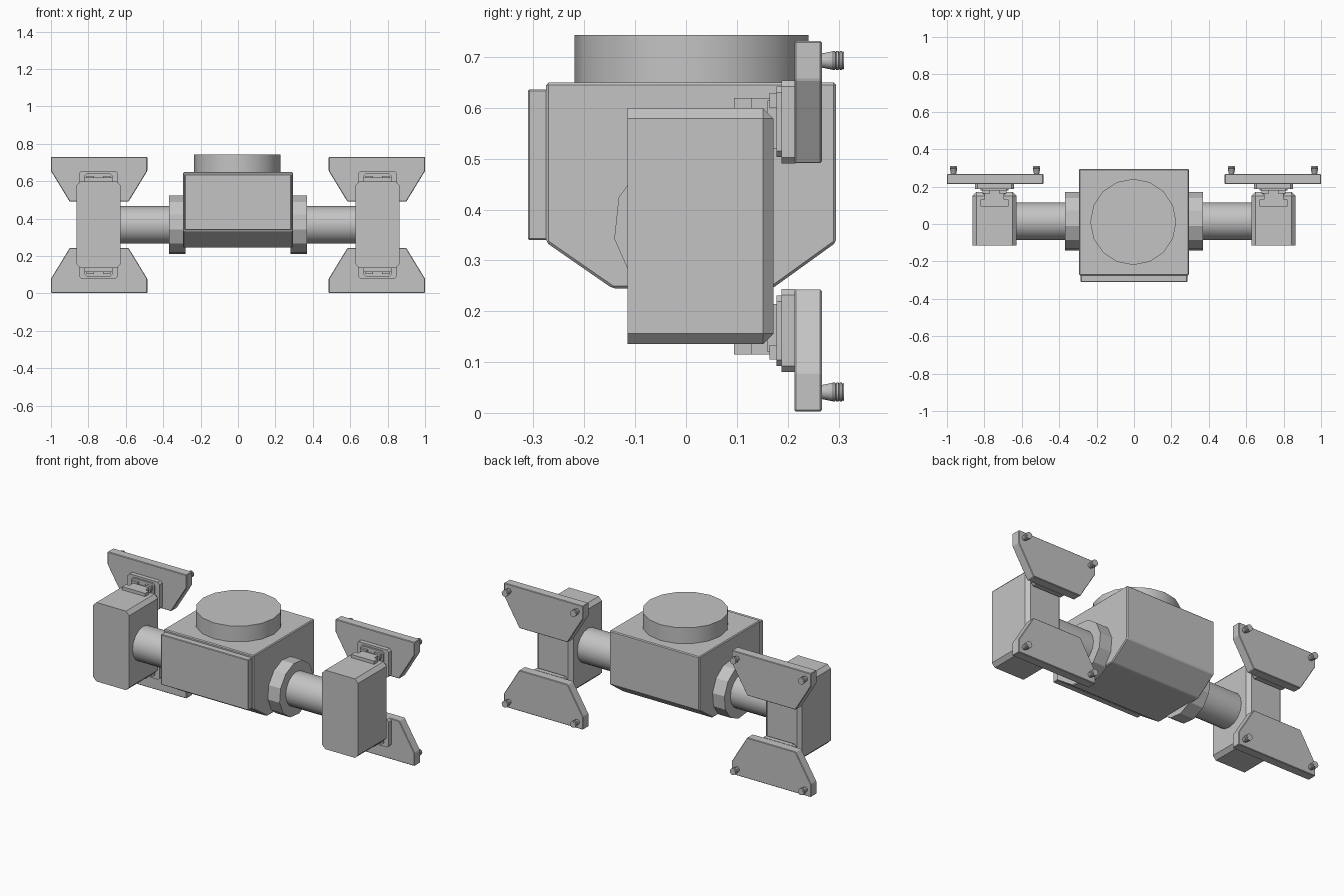
import bpy, bmesh, math
from mathutils import Matrix, Vector

cube = bpy.data.objects.get("Cube")
if cube:
    bpy.data.objects.remove(cube, do_unlink=True)

grey = bpy.data.materials.new("plain_grey")
grey.use_nodes = True
COLOUR = (0.55, 0.55, 0.55, 1)
grey.diffuse_color = COLOUR
grey.node_tree.nodes["Principled BSDF"].inputs["Base Color"].default_value = COLOUR

MID_Z = 0.367            # height of the shaft axis
AXIS_Y = 0.015           # depth of the shaft axis


def finish(name, bm, side=1, level=1, smooth=False):
    """Turn a bmesh into an object, mirrored to the given side and level."""
    flip = Matrix.Diagonal((side, 1, level, 1))
    flip.translation.z = MID_Z * (1 - level)
    bm.transform(flip)
    bmesh.ops.recalc_face_normals(bm, faces=bm.faces)
    mesh = bpy.data.meshes.new(name)
    bm.to_mesh(mesh)
    bm.free()
    mesh.materials.append(grey)
    obj = bpy.data.objects.new(name, mesh)
    bpy.context.collection.objects.link(obj)
    if smooth:
        bpy.ops.object.select_all(action='DESELECT')
        obj.select_set(True)
        bpy.context.view_layer.objects.active = obj
        bpy.ops.object.shade_smooth_by_angle(angle=math.radians(35))
    return obj


def bevel(bm, width, rule=lambda e: True):
    edges = [e for e in bm.edges if rule(e)]
    bmesh.ops.bevel(bm, geom=edges, offset=width, segments=1, affect='EDGES')


def box(x, y, z):
    bm = bmesh.new()
    bmesh.ops.create_cube(bm, size=1)
    size = Vector((x[1] - x[0], y[1] - y[0], z[1] - z[0]))
    centre = Vector((sum(x), sum(y), sum(z))) / 2
    bm.transform(Matrix.Translation(centre) @ Matrix.Diagonal(size).to_4x4())
    return bm


def prism(points, depth):
    """Extrude a closed outline of 3D points along a vector."""
    bm = bmesh.new()
    face = bm.faces.new([bm.verts.new(p) for p in points])
    new = bmesh.ops.extrude_face_region(bm, geom=[face], use_keep_orig=True)["geom"]
    bmesh.ops.translate(bm, vec=depth, verts=[v for v in new if isinstance(v, bmesh.types.BMVert)])
    return bm


def lathe(profile, sides, place, turn=0):
    """Spin (radius, height) rings about z, cap both ends, then place."""
    bm = bmesh.new()
    rings = []
    for r, h in profile:
        angles = [turn + 2 * math.pi * i / sides for i in range(sides)]
        rings.append([bm.verts.new((r * math.cos(a), r * math.sin(a), h)) for a in angles])
    for low, high in zip(rings, rings[1:]):
        for i in range(sides):
            j = (i + 1) % sides
            bm.faces.new((low[i], low[j], high[j], high[i]))
    bm.faces.new(rings[0])
    bm.faces.new(rings[-1])
    bm.transform(place)
    return bm


# Central housing with sloped lower edges
outline = [(-0.275, 0.65), (0.295, 0.65), (0.295, 0.335),
           (0.17, 0.245), (-0.145, 0.245), (-0.275, 0.335)]
body = prism([(-0.293, y, z) for y, z in outline], (0.586, 0, 0))
bevel(body, 0.005)
finish("body", body)

# Front cover and top drum
cover = box((-0.285, 0.285), (-0.311, -0.27), (0.34, 0.636))
bevel(cover, 0.003)
finish("front_cover", cover)
finish("top_drum", lathe([(0.23, 0.64), (0.23, 0.743)], 16,
       Matrix.Translation((-0.004, 0.011, 0))), smooth=True)

ALONG_X = Matrix.Translation((0, AXIS_Y, MID_Z)) @ Matrix.Rotation(math.pi / 2, 4, 'Y')
ALONG_Y = Matrix.Rotation(-math.pi / 2, 4, 'X')

for side, word in ((1, "left"), (-1, "right")):
    # Collar and shaft leading out from the housing
    finish(word + "_collar", lathe([(0.158, 0.28), (0.158, 0.37)], 12, ALONG_X,
           math.radians(9)), side)
    finish(word + "_shaft", lathe([(0.1, 0.36), (0.1, 0.64)], 16, ALONG_X), side, smooth=True)

    # Upright end block, chamfered everywhere but around its front face
    block = box((0.628, 0.863), (-0.115, 0.172), (0.135, 0.6))
    bevel(block, 0.021, lambda e: max(v.co.y for v in e.verts) > 0.1)
    finish(word + "_end_block", block, side)

    for level, height in ((1, "upper"), (-1, "lower")):
        part = word + "_" + height
        cx = 0.746       # middle of the bracket

        # Clip: wide head, narrow neck and two lugs
        finish(part + "_clip_head", box((cx - 0.075, cx + 0.075), (0.094, 0.13), (0.58, 0.619)), side, level)
        finish(part + "_clip_neck", box((cx - 0.052, cx + 0.052), (0.13, 0.166), (0.57, 0.619)), side, level)
        finish(part + "_clip_foot", box((cx - 0.06, cx + 0.06), (0.16, 0.18), (0.52, 0.614)), side, level)
        for lug in (-1, 1):
            lx = cx + lug * 0.045
            finish(part + "_clip_lug", box((lx - 0.02, lx + 0.02), (0.164, 0.18), (0.6, 0.629)), side, level)

        # Two stacked bracket plates with cut corners
        for name, half, y, z in (("pad", 0.075, (0.178, 0.19), (0.503, 0.642)),
                                 ("bracket", 0.104, (0.188, 0.215), (0.49, 0.654))):
            plate = box((cx - half, cx + half), y, z)
            bevel(plate, 0.012, lambda e: abs(e.verts[0].co.y - e.verts[1].co.y) > 0.005)
            finish(part + "_" + name, plate, side, level)

        # Tapered outer panel
        shape = [(0.485, 0.731), (1.0, 0.731), (1.0, 0.655),
                 (0.9, 0.491), (0.585, 0.491), (0.485, 0.655)]
        panel = prism([(x, 0.213, z) for x, z in shape], (0, 0.054, 0))
        bevel(panel, 0.003)
        finish(part + "_panel", panel, side, level)

        # Ribbed pegs on the back of the panel
        ribs = [(0.013, 0.262), (0.018, 0.288)]
        for i in range(3):
            start = 0.289 + i * 0.007
            ribs += [(0.019, start), (0.019, start + 0.004), (0.016, start + 0.005)]
        ribs.append((0.018, 0.311))
        for px in (0.521, 0.965):
            finish(part + "_peg", lathe(ribs, 12, Matrix.Translation((px, 0, 0.693)) @ ALONG_Y),
                   side, level, smooth=True)
